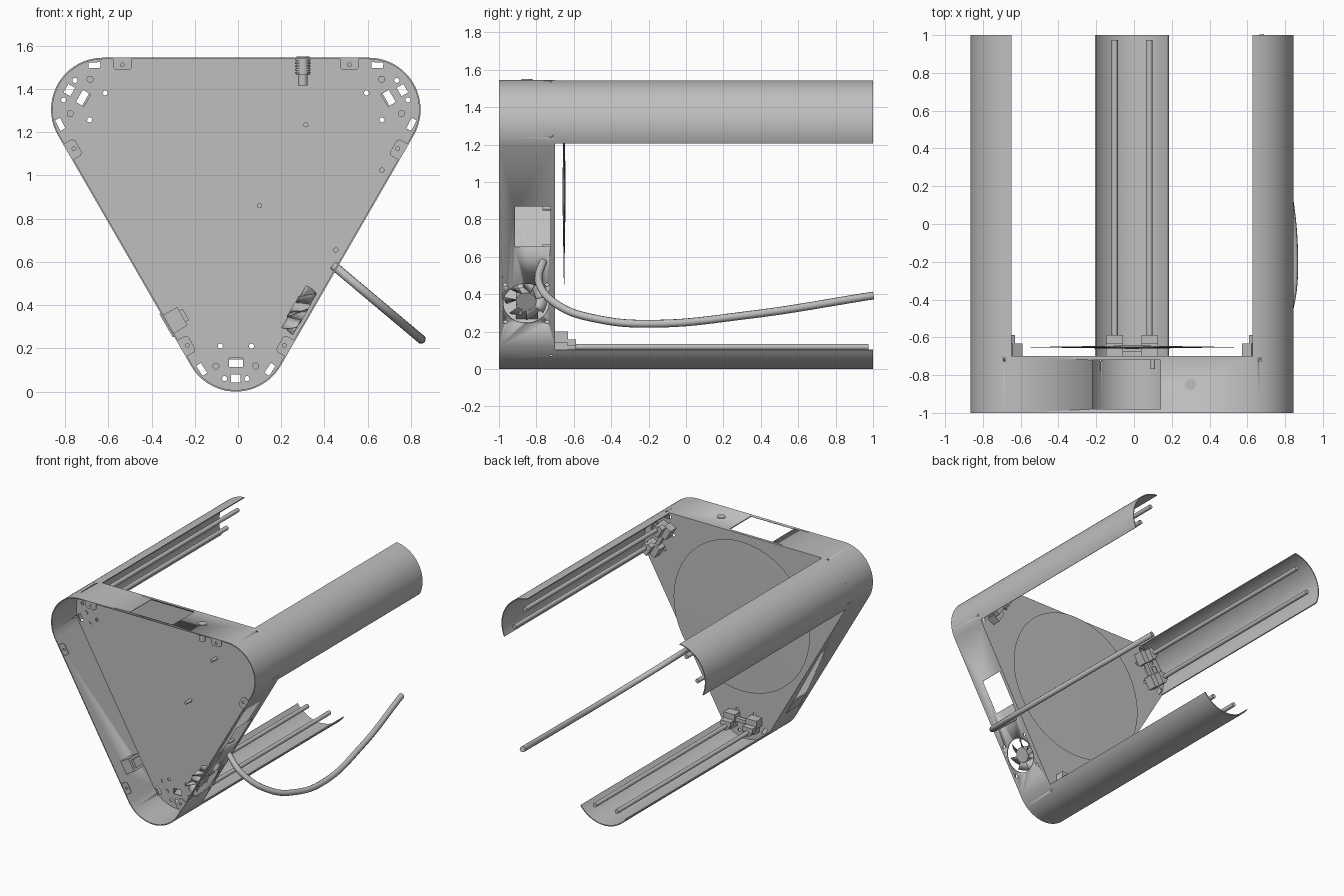
import bpy, bmesh, math
from mathutils import Matrix, Vector

if "Cube" in bpy.data.objects:
    bpy.data.objects.remove(bpy.data.objects["Cube"])

R, T = 0.24, 0.007                    # corner radius, sheet thickness
CORE = Matrix.Translation((-0.01, 0, 0.95))
grey = bpy.data.materials.new("light grey")
grey.diffuse_color = (0.52, 0.52, 0.52, 1)
grey.use_nodes = True
grey.node_tree.nodes["Principled BSDF"].inputs["Base Color"].default_value = grey.diffuse_color


def turn(k):
    """Frame of the k-th third of the triangle (0 = bottom corner / top wall)."""
    return CORE @ Matrix.Rotation(math.radians(120 * k), 4, 'Y')


def wall(k, along, y, out=0.0):
    """Frame on a wall: X along it, Z outward. 0 top, 1 right, 2 left."""
    return turn(k) @ Matrix.Translation((along, y, 0.595 + out))


def finish(ob):
    if not ob.data.materials:
        ob.data.materials.append(grey)
    bpy.ops.object.select_all(action='DESELECT')
    ob.select_set(True)
    bpy.context.view_layer.objects.active = ob
    bpy.ops.object.shade_smooth_by_angle(angle=math.radians(35))
    return ob


def from_bm(name, bm, M=Matrix()):
    bmesh.ops.recalc_face_normals(bm, faces=bm.faces)
    me = bpy.data.meshes.new(name)
    bm.to_mesh(me)
    bm.free()
    me.transform(M)
    ob = bpy.data.objects.new(name, me)
    bpy.context.collection.objects.link(ob)
    return finish(ob)


def add_box(bm, size, M=Matrix()):
    bmesh.ops.create_cube(bm, size=1, matrix=M @ Matrix.Diagonal((*size, 1)))


def add_cyl(bm, r, h, M=Matrix(), n=24):
    bmesh.ops.create_cone(bm, cap_ends=True, segments=n, radius1=r, radius2=r, depth=h, matrix=M)


def strip(name, outer, inner, y0, y1, closed, M=Matrix()):
    """Thin sheet following an XZ profile, run from y0 to y1."""
    bm = bmesh.new()
    loops = [[bm.verts.new((x, y, z)) for x, z in p]
             for p, y in ((outer, y0), (outer, y1), (inner, y1), (inner, y0))]
    n = len(outer)
    for i in range(n if closed else n - 1):
        j = (i + 1) % n
        for a in range(4):
            b = (a + 1) % 4
            bm.faces.new((loops[a][i], loops[a][j], loops[b][j], loops[b][i]))
    if not closed:
        bm.faces.new([l[0] for l in loops])
        bm.faces.new([l[-1] for l in loops])
    return from_bm(name, bm, M)


def flat(name, loops, y, thick, M=Matrix()):
    """Flat XZ sheet; the first loop is the outline, the others are holes."""
    cu = bpy.data.curves.new(name, 'CURVE')
    cu.dimensions, cu.fill_mode, cu.extrude = '2D', 'BOTH', thick / 2
    for pts in loops:
        s = cu.splines.new('POLY')
        s.points.add(len(pts) - 1)
        for p, (x, z) in zip(s.points, pts):
            p.co = (x, z, 0, 1)
        s.use_cyclic_u = True
    ob = bpy.data.objects.new(name, cu)
    bpy.context.collection.objects.link(ob)
    bpy.ops.object.select_all(action='DESELECT')
    ob.select_set(True)
    bpy.context.view_layer.objects.active = ob
    bpy.ops.object.convert(target='MESH')
    ob = bpy.context.view_layer.objects.active
    ob.data.transform(M @ Matrix.Translation((0, y, 0)) @ Matrix.Rotation(math.pi / 2, 4, 'X'))
    return finish(ob)


def arc(cx, cz, r, a0, a1, n):
    return [(cx + r * math.cos(math.radians(a0 + (a1 - a0) * i / n)),
             cz + r * math.sin(math.radians(a0 + (a1 - a0) * i / n))) for i in range(n + 1)]


def circle(x, z, r, n=14):
    return arc(x, z, r, 0, 360, n)[:-1]


def rect(x, z, w, h, deg=0):
    c, s = math.cos(math.radians(deg)), math.sin(math.radians(deg))
    return [(x + a * w / 2 * c - b * h / 2 * s, z + a * w / 2 * s + b * h / 2 * c)
            for a, b in ((-1, -1), (1, -1), (1, 1), (-1, 1))]


def outline(r):
    pts = []
    for a in (-90, 30, 150):
        cx = -0.01 + 0.71 * math.cos(math.radians(a))
        cz = 0.95 + 0.71 * math.sin(math.radians(a))
        pts += arc(cx, cz, r, a - 60, a + 60, 24)
    return pts


# housing wall, with openings cut through it
housing = strip("housing_wall", outline(R), outline(R - T), -1, -0.7, True)
FAN = wall(1, 0.349, -0.855)
cut = bmesh.new()
add_box(cut, (0.36, 0.26, 0.06), wall(0, -0.03, -0.85))
add_box(cut, (0.25, 0.19, 0.06), wall(1, -0.124, -0.82))
add_box(cut, (0.10, 0.12, 0.06), wall(2, -0.397, -0.85))
add_cyl(cut, 0.122, 0.06, FAN, 40)
for sx in (-1, 1):
    for sy in (-1, 1):
        add_cyl(cut, 0.011, 0.06, FAN @ Matrix.Translation((sx * 0.115, sy * 0.112, 0)), 12)
for k in range(3):
    for s in (-45, 45):
        add_cyl(cut, 0.007, 0.06, turn(k) @ Matrix.Translation((0, -0.722, -0.71))
                @ Matrix.Rotation(math.radians(s), 4, 'Y') @ Matrix.Translation((0, 0, -R)), 10)
cutter = from_bm("opening_cutter", cut)
cutter.hide_render = True
mod = housing.modifiers.new("openings", 'BOOLEAN')
mod.operation, mod.object, mod.solver = 'DIFFERENCE', cutter, 'EXACT'
bpy.context.view_layer.objects.active = housing
bpy.ops.object.modifier_apply(modifier=mod.name)
bpy.data.objects.remove(cutter)

# back plate with mounting holes, repeated at each corner (local to the centre)
corner = [rect(0, -0.815, 0.065, 0.042), rect(0, -0.89, 0.045, 0.036)]
for s in (-1, 1):
    corner += [circle(s * 0.052, -0.89, 0.012), circle(s * 0.125, -0.765, 0.012),
               circle(s * 0.072, -0.74, 0.012), rect(s * 0.158, -0.847, 0.055, 0.026, s * 57)]
holes = []
for k in range(3):
    c, s = math.cos(k * math.tau / 3), math.sin(k * math.tau / 3)
    holes += [[(x * c - z * s - 0.01, x * s + z * c + 0.95) for x, z in h] for h in corner]
flat("back_plate", [outline(R - T)] + holes, -0.704, 0.008)

# round print bed, slightly thicker in the middle
bm = bmesh.new()
n = 48
rim = [bm.verts.new((0.57 * math.cos(i * math.tau / n), -0.652, 0.565 * math.sin(i * math.tau / n)))
       for i in range(n)]
for y in (-0.661, -0.643):
    mid = bm.verts.new((0, y, 0))
    for i in range(n):
        bm.faces.new((rim[i], rim[(i + 1) % n], mid))
from_bm("round_bed", bm, CORE)

arm_out, arm_in = (arc(0, -0.71, r, -90 - 54.5, -90 + 54.5, 24) for r in (R, R - T))
TO_Y = Matrix.Rotation(math.pi / 2, 4, 'X')
for k in range(3):
    M = turn(k)
    # curved arm cover
    strip(f"arm_cover_{k}", arm_out, arm_in, -0.7, 1, False, M)
    # guide rods
    bm = bmesh.new()
    for s in (-1, 1):
        add_cyl(bm, 0.016, 1.69, M @ Matrix.Translation((s * 0.092, 0.13, -0.832)) @ TO_Y, 16)
    from_bm(f"guide_rods_{k}", bm)
    # rod clamps and the bar joining them
    bm = bmesh.new()
    for s in (-1, 1):
        add_box(bm, (0.09, 0.07, 0.06), M @ Matrix.Translation((s * 0.092, -0.667, -0.78)))
        add_box(bm, (0.05, 0.07, 0.06), M @ Matrix.Translation((s * 0.092, -0.667, -0.83)))
        add_box(bm, (0.085, 0.045, 0.035), M @ Matrix.Translation((s * 0.092, -0.61, -0.81)))
        add_cyl(bm, 0.03, 0.045, M @ Matrix.Translation((s * 0.092, -0.61, -0.832)) @ TO_Y, 20)
    add_box(bm, (0.12, 0.03, 0.025), M @ Matrix.Translation((0, -0.66, -0.79)))
    from_bm(f"rod_clamps_{k}", bm)
    # front fixing tabs
    for s in (-1, 1):
        w, h, x, z = 0.043, 0.052, s * 0.525, 0.59
        tab = [(x - w, z), (x - w, z - h + 0.012), (x - w + 0.012, z - h),
               (x + w - 0.012, z - h), (x + w, z - h + 0.012), (x + w, z)]
        flat(f"front_tab_{k}_{'a' if s < 0 else 'b'}", [tab, circle(x, z - 0.028, 0.009, 10)],
             -0.993, 0.006, M)

# fan hub and pitched blades
bm = bmesh.new()
add_cyl(bm, 0.055, 0.07, FAN @ Matrix.Translation((0, 0, -0.055)), 32)
from_bm("fan_hub", bm)
bm = bmesh.new()
for b in range(7):
    rows = []
    for j in range(5):
        a = b * math.tau / 7 + math.radians(38) * j / 4
        rows.append([bm.verts.new((r * math.cos(a), r * math.sin(a), -0.025 - 0.06 * j / 4))
                     for r in (0.05, 0.116)])
    for p, q in zip(rows, rows[1:]):
        bm.faces.new((p[0], p[1], q[1], q[0]))
blades = from_bm("fan_blades", bm, FAN)
blades.modifiers.new("thickness", 'SOLIDIFY').thickness = 0.004

# power inlet
bm = bmesh.new()
add_box(bm, (0.098, 0.118, 0.085), wall(2, -0.397, -0.85, -0.038))
add_box(bm, (0.125, 0.15, 0.008), wall(2, -0.397, -0.85, 0.003))
add_box(bm, (0.06, 0.08, 0.02), wall(2, -0.397, -0.85, -0.088))
from_bm("power_inlet", bm)

# ribbed connector hanging from the top wall
bm = bmesh.new()
add_cyl(bm, 0.03, 0.085, Matrix.Translation((0.3, -0.85, 1.507)))
add_cyl(bm, 0.022, 0.06, Matrix.Translation((0.3, -0.85, 1.447)))
for i in range(5):
    add_cyl(bm, 0.036, 0.008, Matrix.Translation((0.3, -0.85, 1.475 + 0.015 * i)))
from_bm("top_connector", bm)

# standoffs on the plate
bm = bmesh.new()
for x, z in ((0.314, 1.235), (0.10, 0.86), (0.666, 1.025), (0.453, 0.655)):
    add_cyl(bm, 0.012, 0.06, Matrix.Translation((x, -0.737, z)) @ TO_Y, 12)
from_bm("standoffs", bm)

# curved cable leaving the right wall
cu = bpy.data.curves.new("cable", 'CURVE')
cu.dimensions, cu.bevel_depth, cu.bevel_resolution, cu.use_fill_caps = '3D', 0.021, 3, True
path = ((-0.762, 0.585), (-0.785, 0.46), (-0.674, 0.335), (-0.46, 0.265),
        (-0.2, 0.242), (0.34, 0.29), (1.0, 0.393))
s = cu.splines.new('BEZIER')
s.bezier_points.add(len(path) - 1)
for p, (y, z) in zip(s.bezier_points, path):
    p.co = (0.44 + (0.585 - z) * 1.19, y, z)
    p.handle_left_type = p.handle_right_type = 'AUTO'
cu.materials.append(grey)
bpy.context.collection.objects.link(bpy.data.objects.new("cable", cu))
